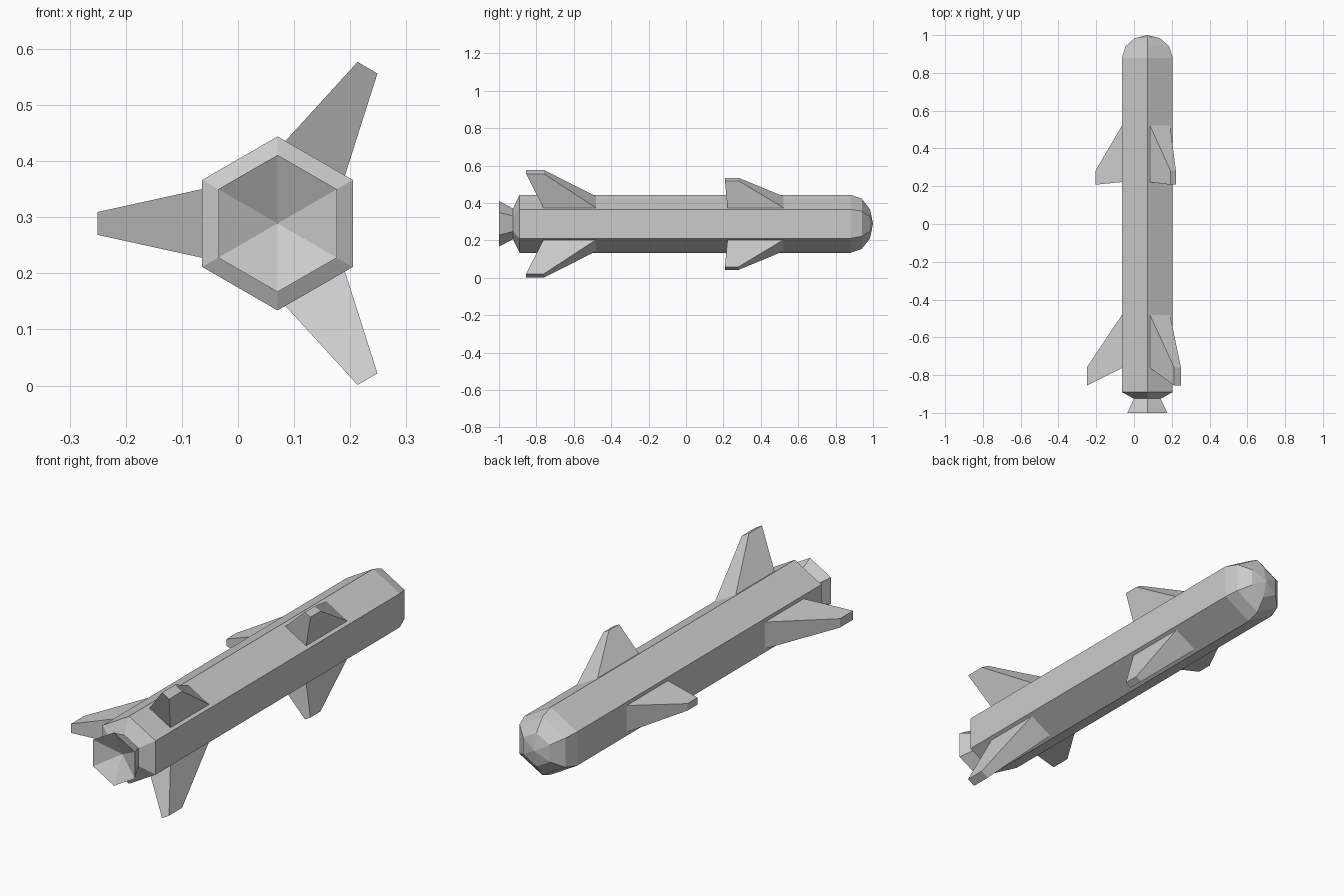
import bpy, bmesh
from math import sin, cos, pi, radians

if "Cube" in bpy.data.objects:
    bpy.data.objects.remove(bpy.data.objects["Cube"])

CX, CZ = 0.0705, 0.289      # body axis runs along y
R = 0.155                   # hexagon corner radius
FLAT = R * cos(pi / 6)      # axis to flat side


def finish(name, bm):
    bmesh.ops.recalc_face_normals(bm, faces=bm.faces)
    me = bpy.data.meshes.new(name)
    bm.to_mesh(me)
    bm.free()
    ob = bpy.data.objects.new(name, me)
    ob.location = (CX, 0, CZ)
    bpy.context.collection.objects.link(ob)
    return ob


def hex_lathe(name, profile):
    """Six-sided solid along y from (y, radius) pairs; ends are apex points."""
    bm = bmesh.new()
    rings = []
    for y, r in profile:
        if r == 0:
            rings.append([bm.verts.new((0, y, 0))] * 6)
        else:
            rings.append([bm.verts.new((r * cos(pi / 6 + i * pi / 3), y,
                                        r * sin(pi / 6 + i * pi / 3))) for i in range(6)])
    for a, b in zip(rings, rings[1:]):
        for i in range(6):
            j = (i + 1) % 6
            quad = dict.fromkeys((a[i], a[j], b[j], b[i]))
            bm.faces.new(list(quad))
    return finish(name, bm)


def fin(name, angle, root_y, tip_y, tip_r, tip_half):
    """Swept tapering block standing on one flat side of the body."""
    bm = bmesh.new()
    c, s = cos(angle), sin(angle)
    loops = []
    for r, (y0, y1), h in ((FLAT - 0.001, root_y, 0.0615), (tip_r, tip_y, tip_half)):
        loops.append([bm.verts.new((r * c - w * s, y, r * s + w * c))
                      for w, y in ((-h, y0), (h, y0), (h, y1), (-h, y1))])
    root, tip = loops
    bm.faces.new(root)
    bm.faces.new(tip)
    for i in range(4):
        j = (i + 1) % 4
        bm.faces.new((root[i], root[j], tip[j], tip[i]))
    return finish(name, bm)


# Body with hollow nozzle, tail taper and rounded nose
nozzle = [(-0.94, 0), (-1.0, 0.122), (-0.925, 0.082)]
nose = [(0.88 + 0.12 * sin(radians(a)), R * cos(radians(a))) for a in (0, 30, 60)]
hex_lathe("missile_body", nozzle + [(-0.89, R)] + nose + [(1.0, 0)])

# Three tail fins and three forward fins
for side, deg in (("left", 180), ("upper_right", 60), ("lower_right", -60)):
    a = radians(deg)
    fin("tail_fin_" + side, a, (-0.762, -0.48), (-0.855, -0.76), 0.3205, 0.0205)
    fin("forward_fin_" + side, a, (0.222, 0.523), (0.208, 0.281), 0.275, 0.016)
